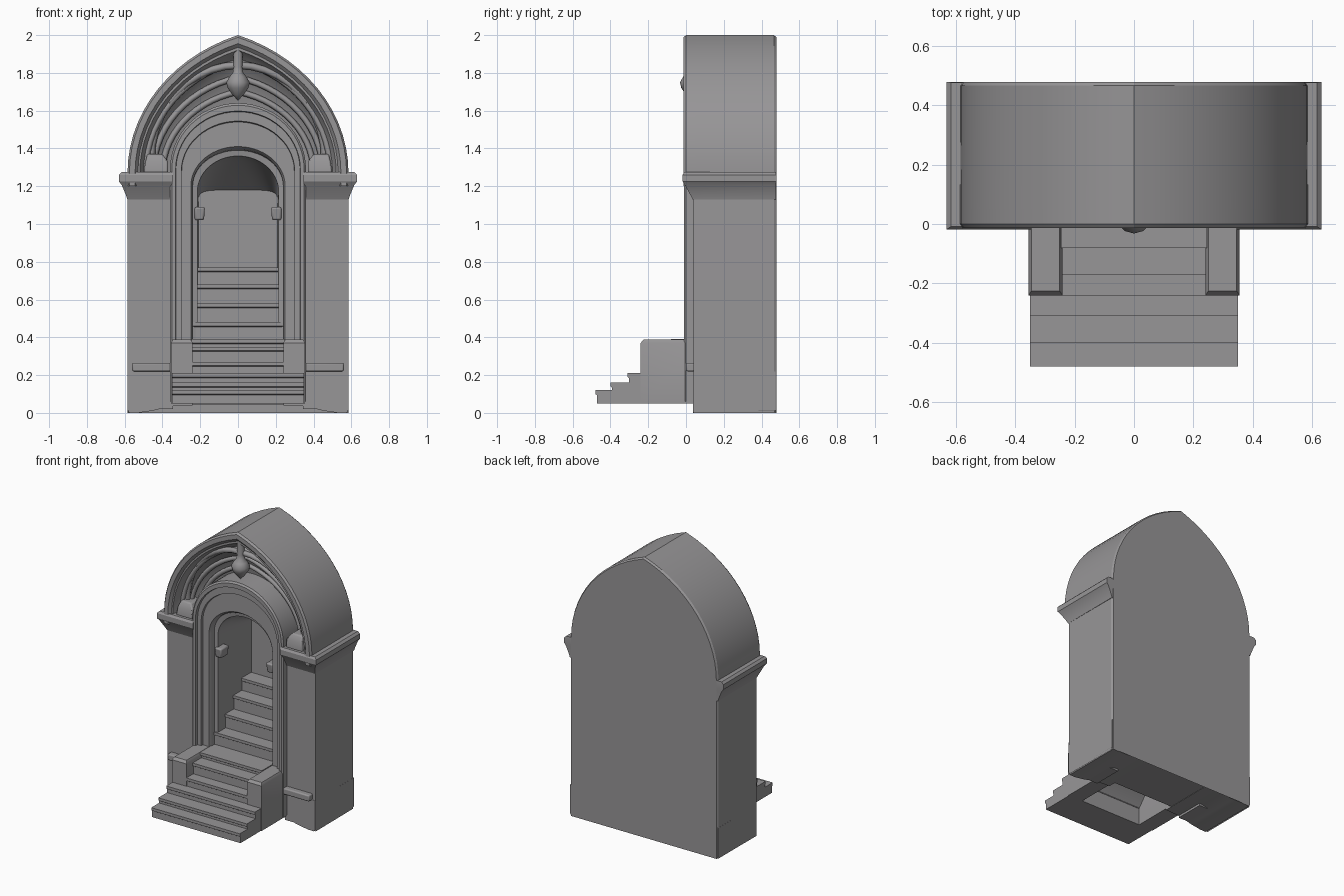
import bpy, bmesh, math

if "Cube" in bpy.data.objects:
    bpy.data.objects.remove(bpy.data.objects["Cube"])

stone = bpy.data.materials.new("grey stone")
stone.diffuse_color = (0.31, 0.303, 0.31, 1)
stone.use_nodes = True
stone.node_tree.nodes["Principled BSDF"].inputs["Base Color"].default_value = stone.diffuse_color


def finish(name, bm, angle=30, bevel=0):
    bmesh.ops.recalc_face_normals(bm, faces=bm.faces)
    me = bpy.data.meshes.new(name)
    bm.to_mesh(me)
    bm.free()
    ob = bpy.data.objects.new(name, me)
    bpy.context.collection.objects.link(ob)
    me.materials.append(stone)
    if bevel:
        m = ob.modifiers.new("soft edges", 'BEVEL')
        m.width, m.segments = bevel, 2
    bpy.ops.object.select_all(action='DESELECT')
    ob.select_set(True)
    bpy.context.view_layer.objects.active = ob
    bpy.ops.object.shade_smooth_by_angle(angle=math.radians(angle))
    return ob


def arch(hw, spring, top, y, foot, k=0.0, p=1.0, n=14):
    """Arch outline from left to right foot; k > 0 is pointed, p < 1 is square."""
    t0 = math.acos(k / (1 + k))
    half = []
    for i in range(n + 1):
        t = t0 * i / n
        x = max((1 + k) * math.cos(t) - k, 0) ** p * hw
        half.append((x, spring + (top - spring) * (math.sin(t) / math.sin(t0)) ** p))
    half.insert(0, (hw, foot))
    return [(-x, y, z) for x, z in half] + [(x, y, z) for x, z in half[-2::-1]]


def loft(name, rings, cap_first=False, cap_last=False, closed=False, bevel=0, angle=30):
    bm = bmesh.new()
    vs = [[bm.verts.new(p) for p in r] for r in rings]
    n = len(vs[0])
    for a, b in zip(vs, vs[1:]):
        for i in range(n if closed else n - 1):
            j = (i + 1) % n
            bm.faces.new((a[i], a[j], b[j], b[i]))
    if cap_first:
        bm.faces.new(vs[0])
    if cap_last:
        bm.faces.new(vs[-1])
    return finish(name, bm, angle, bevel)


def rect(x0, x1, y0, y1, z):
    return [(x0, y0, z), (x1, y0, z), (x1, y1, z), (x0, y1, z)]


def stack(name, layers, bevel=0):
    """Block made of stacked rectangles."""
    return loft(name, [rect(*l) for l in layers], True, True, True, bevel)


def sided(s, x0, x1):
    return tuple(sorted((s * x0, s * x1)))


def rib(name, pts, r):
    cu = bpy.data.curves.new(name, 'CURVE')
    cu.dimensions = '3D'
    cu.bevel_depth, cu.bevel_resolution = r, 1
    sp = cu.splines.new('POLY')
    sp.points.add(len(pts) - 1)
    for q, p in zip(sp.points, pts):
        q.co = (*p, 1)
    cu.materials.append(stone)
    bpy.context.collection.objects.link(bpy.data.objects.new(name, cu))


# outer walls, back and arched roof
K = 0.55
loft("outer_walls", [arch(.575, 1.27, 1.99, .478, 0, K),
                     arch(.583, 1.27, 2.0, .465, 0, K),
                     arch(.585, 1.27, 2.0, .04, 0, K)], cap_first=True)

# arch rim and hollow vault behind it
loft("arch_rim_and_vault", [arch(hw, 1.27, top, y, 1.2, k) for hw, top, y, k in (
    (.585, 2.0, .05, K), (.585, 2.0, .0, K), (.575, 1.988, -.014, K),
    (.545, 1.955, -.014, K), (.53, 1.935, .005, K), (.52, 1.92, .005, K),
    (.505, 1.89, .05, .45), (.455, 1.79, .12, .25), (.40, 1.69, .16, .1),
    (.34, 1.60, .17, 0))])

# door surround mouldings, doorway and sloping inner passage
loft("door_surround", [arch(hw, sp, top, y, .06, 0, p) for hw, sp, top, y, p in (
    (.36, 1.29, 1.64, .2, 1), (.36, 1.29, 1.64, .0, 1), (.35, 1.29, 1.628, -.01, 1),
    (.33, 1.29, 1.598, -.01, 1), (.328, 1.29, 1.594, .012, 1), (.30, 1.28, 1.545, .012, 1),
    (.298, 1.28, 1.54, .03, 1), (.25, 1.2, 1.41, .03, 1), (.24, 1.2, 1.395, .05, 1),
    (.24, 1.2, 1.39, .075, 1), (.215, 1.17, 1.36, .08, 1), (.215, 1.15, 1.33, .2, .9),
    (.21, 1.1, 1.18, .45, .4))], cap_last=True)

# vault ribs
for i, (hw, top, y) in enumerate(((.49, 1.86, .065), (.45, 1.775, .11), (.40, 1.70, .145))):
    rib("vault_rib_%d" % i, arch(hw, 1.27, top, y, 1.25, .3), .016)

for s, side in ((-1, "left"), (1, "right")):
    # curved diagonal rib running to the pendant
    rib(side + "_diagonal_rib",
        [(s * .46 * math.cos(t * math.pi / 20), .09 - .05 * t / 10,
          1.34 + .5 * math.sin(t * math.pi / 20)) for t in range(11)], .02)
    # pilaster, plinth and its ledge
    stack(side + "_pilaster", [(*sided(s, .345, .584), .04, .25, .02),
                               (*sided(s, .345, .584), .04, .25, 1.2)])
    poly = [(.24, .04), (.36, .035), (.45, .012), (.53, 0), (.575, 0), (.584, .015),
            (.584, .22), (.24, .22)]
    loft(side + "_plinth", [[(s * x, y, z) for x, z in poly] for y in (.038, .475)],
         True, True, True)
    stack(side + "_plinth_ledge", [(*sided(s, .35, .56), 0, .1, .22),
                                   (*sided(s, .35, .56), 0, .1, .265)], .008)
    # capital and springer block
    stack(side + "_capital", [(*sided(s, .345, .586), .035, .476, 1.13),
                              (*sided(s, .345, .592), .025, .476, 1.15),
                              (*sided(s, .345, .615), -.005, .477, 1.205),
                              (*sided(s, .345, .63), -.018, .478, 1.225),
                              (*sided(s, .345, .63), -.018, .478, 1.26),
                              (*sided(s, .345, .615), -.008, .476, 1.275)])
    stack(side + "_springer", [(*sided(s, .37, .50), .01, .14, 1.27),
                               (*sided(s, .37, .49), .015, .14, 1.33),
                               (*sided(s, .40, .48), .04, .14, 1.37)], .008)
    # stair side block and small bracket inside the doorway
    stack(side + "_stair_block", [(*sided(s, .24, .355), -.24, .08, .05),
                                  (*sided(s, .24, .355), -.24, .08, .37),
                                  (*sided(s, .25, .345), -.225, .08, .388)])
    stack(side + "_bracket", [(*sided(s, .18, .23), .07, .15, 1.02),
                              (*sided(s, .175, .23), .06, .15, 1.09)], .01)

# pendant at the top of the vault
prof = [(.002, 1.655), (.03, 1.685), (.055, 1.72), (.062, 1.75), (.045, 1.78),
        (.028, 1.80), (.024, 1.83), (.026, 1.94)]
loft("pendant", [[(r * math.cos(a * math.pi / 6), .03 + r * math.sin(a * math.pi / 6), z)
                  for a in range(12)] for r, z in prof], True, True, True, angle=50)


def stairs(name, hw, steps, end, under):
    """Steps given as (front y, top z) with a small nosing; under closes the profile."""
    pr = []
    z = under[-1][1]
    for y, top in steps:
        pr += [(y + .008, z), (y + .008, top - .025), (y, top - .02), (y, top)]
        z = top
    pr.append((end, z))
    pr += under
    loft(name, [[(x, y, z) for y, z in pr] for x in (-hw, hw)], True, True, True)


# wide front steps, then narrow steps climbing inside, hollow underneath
stairs("front_steps", .35, [(-.48, .12), (-.40, .16), (-.31, .21)], -.235, [(-.235, .05)])
stairs("inner_steps", .245, [(-.24, .27), (-.17, .35), (-.08, .39), (.07, .48),
                             (.16, .58), (.25, .68), (.34, .77)], .46,
       [(.46, .66), (.34, .56), (.07, .32), (-.08, .31), (-.17, .25), (-.235, .17)])

# raised underside between the plinths
stack("base_floor", [(-.25, .25, .09, .475, .042), (-.25, .25, .09, .475, .1)])
